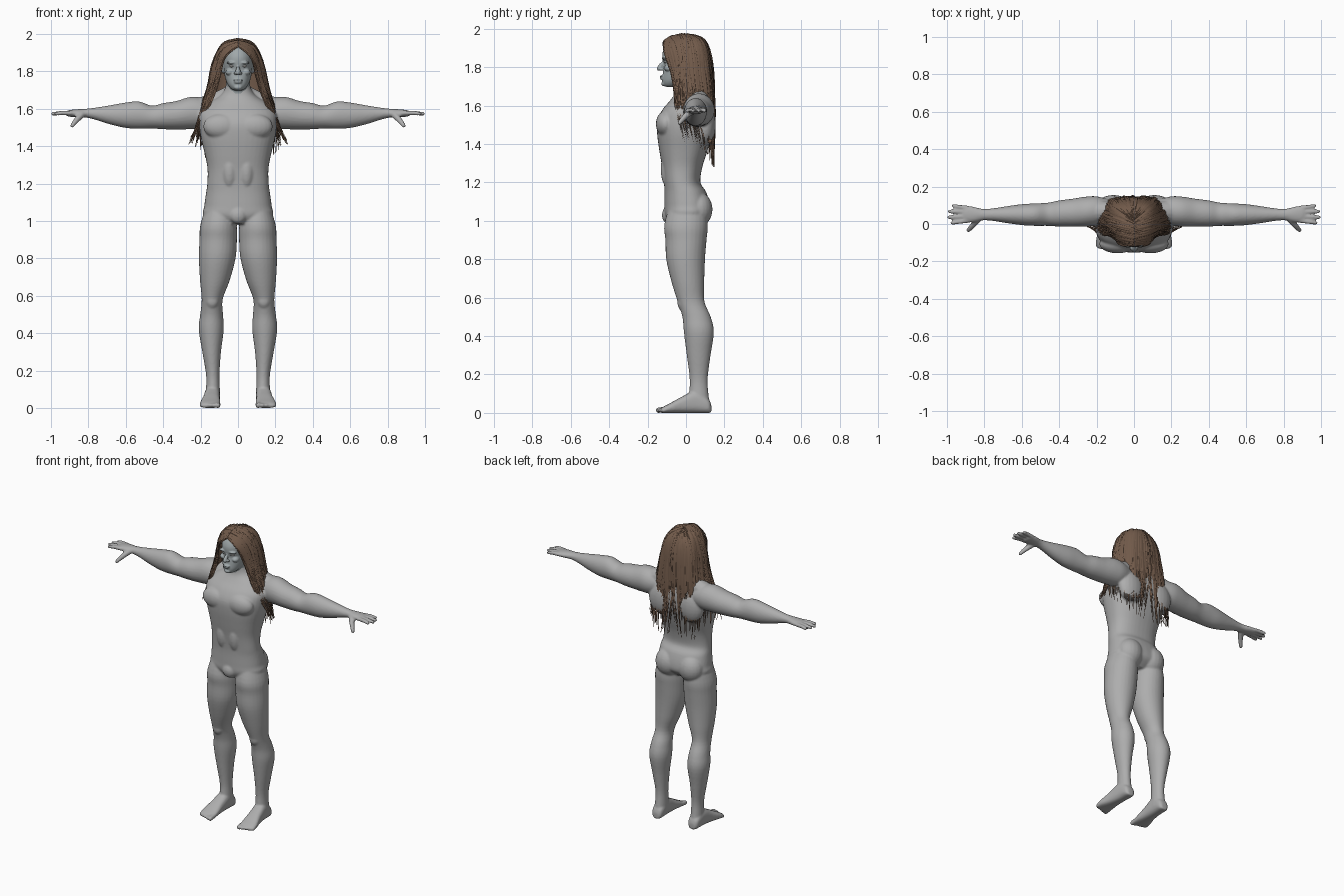
import bpy, bmesh, math, random
from mathutils import Vector, Matrix
random.seed(4)

def material(name, rgb):
    m = bpy.data.materials.new(name)
    m.diffuse_color = (*rgb, 1)
    return m

SKIN = material("grey skin", (0.42, 0.42, 0.42))
FACE = material("cool grey face", (0.35, 0.39, 0.40))
EYE = material("pale eye", (0.6, 0.6, 0.58))
HAIR = material("brown hair", (0.17, 0.105, 0.07))

def spline(pts, s):
    """Catmull-Rom value at s in 0..1 through a list of vectors."""
    n = len(pts) - 1
    f = min(max(s, 0), 1) * n
    i = min(int(f), n - 1)
    t = f - i
    p0, p1, p2, p3 = (pts[min(max(k, 0), n)] for k in (i - 1, i, i + 1, i + 2))
    return 0.5 * (2 * p1 + (p2 - p0) * t + (2 * p0 - 5 * p1 + 4 * p2 - p3) * t * t
                  + (3 * p1 - p0 - 3 * p2 + p3) * t ** 3)

def loft(bm, rings, n=28, power=1.0, sub=4):
    """Closed tube through rings of (centre, half axis, half axis)."""
    cols = [[Vector(r[k]) for r in rings] for k in range(3)]
    steps = (len(rings) - 1) * sub
    rows = []
    for j in range(steps + 1):
        c, a, b = (spline(col, j / steps) for col in cols)
        row = []
        for i in range(n):
            ca, sa = math.cos(2 * math.pi * i / n), math.sin(2 * math.pi * i / n)
            ca = math.copysign(abs(ca) ** power, ca)
            sa = math.copysign(abs(sa) ** power, sa)
            row.append(bm.verts.new(c + a * ca + b * sa))
        rows.append(row)
    for r, q in zip(rows, rows[1:]):
        for i in range(n):
            bm.faces.new((r[i], r[(i + 1) % n], q[(i + 1) % n], q[i]))
    bm.faces.new(rows[0][::-1])
    bm.faces.new(rows[-1])

def blob(bm, c, s):
    bmesh.ops.create_uvsphere(bm, u_segments=20, v_segments=14, radius=1,
                              matrix=Matrix.Translation(c) @ Matrix.Diagonal((*s, 1)))

def limb(bm, pts, flat=1.0):
    """Round tapered tube through (x, y, z, radius) with rounded ends."""
    rings = []
    for i, p in enumerate(pts):
        d = (Vector(pts[min(i + 1, len(pts) - 1)][:3]) - Vector(pts[max(i - 1, 0)][:3])).normalized()
        a = d.cross(Vector((0, 0, 1)) if abs(d.z) < 0.9 else Vector((0, 1, 0))).normalized()
        rings.append((p[:3], a * p[3], d.cross(a) * p[3] * flat))
    loft(bm, rings, 14, sub=3)
    for p in (pts[0], pts[-1]):
        blob(bm, p[:3], (p[3],) * 3)

def finish(name, bm, mat, voxel=None, smooth=4):
    """Fuse the overlapping forms into one smooth skin."""
    bmesh.ops.recalc_face_normals(bm, faces=bm.faces[:])
    me = bpy.data.meshes.new(name)
    bm.to_mesh(me)
    bm.free()
    ob = bpy.data.objects.new(name, me)
    bpy.context.collection.objects.link(ob)
    if voxel:
        r = ob.modifiers.new("fuse", 'REMESH')
        r.mode, r.voxel_size = 'VOXEL', voxel
        s = ob.modifiers.new("soften", 'SMOOTH')
        s.factor, s.iterations = 0.5, smooth
        new = bpy.data.meshes.new_from_object(ob.evaluated_get(bpy.context.evaluated_depsgraph_get()))
        ob.modifiers.clear()
        ob.data = new
    ob.data.materials.clear()
    ob.data.materials.append(mat)
    for p in ob.data.polygons:
        p.use_smooth, p.material_index = True, 0
    return ob

def upright(rows):
    """Rings from (z, half width, front y, back y)."""
    return [((0, (f + b) / 2, z), (w, 0, 0), (0, (b - f) / 2, 0)) for z, w, f, b in rows]

# ---- body: torso and neck
bm = bmesh.new()
loft(bm, upright([(0.985, .07, -.09, .07), (1.03, .18, -.11, .12), (1.08, .18, -.112, .125),
                  (1.15, .171, -.112, .105), (1.20, .164, -.115, .075), (1.28, .163, -.125, .085),
                  (1.36, .178, -.138, .11), (1.45, .2, -.15, .135), (1.52, .208, -.15, .145),
                  (1.58, .205, -.122, .145), (1.63, .16, -.08, .132), (1.67, .095, -.055, .108),
                  (1.72, .066, -.05, .085), (1.80, .06, -.05, .08)]), 40, 0.86)
blob(bm, (0, -.095, 1.03), (.045, .03, .045))

for s in (1, -1):
    # chest, seat, shoulder blade and neck muscles
    blob(bm, (s * .088, -.105, 1.505), (.098, .052, .068))
    blob(bm, (s * .085, .065, 1.06), (.085, .073, .09))
    blob(bm, (s * .11, .1, 1.5), (.09, .055, .11))
    blob(bm, (s * .045, -.09, 1.27), (.042, .042, .1))
    limb(bm, [(0, .06, 1.70, .05), (s * .1, .065, 1.645, .05), (s * .22, .068, 1.59, .065)])
    # leg
    loft(bm, [((s * x, y, z), (a, 0, 0), (0, b, 0)) for z, x, y, a, b in (
        (1.10, .095, .01, .07, .09), (.98, .104, 0, .097, .113), (.9, .106, 0, .1, .107),
        (.8, .111, -.002, .098, .101), (.68, .124, .01, .079, .085), (.58, .138, .026, .056, .07),
        (.5, .141, .055, .061, .074), (.42, .143, .067, .067, .078), (.3, .141, .066, .05, .062),
        (.18, .135, .066, .036, .047), (.1, .134, .067, .037, .05), (.04, .135, .07, .04, .055))])
    blob(bm, (s * .138, -.015, .575), (.036, .03, .045))
    # foot with toes
    loft(bm, [((s * x, y, h / 2), (w, 0, 0), (0, 0, h / 2)) for y, x, w, h in (
        (.132, .135, .018, .04), (.115, .135, .036, .075), (.05, .137, .041, .115),
        (-.02, .142, .045, .085), (-.08, .148, .054, .052), (-.115, .149, .053, .034),
        (-.13, .149, .046, .024))], power=0.75)
    for i in range(5):
        x, r = .108 + i * .0215, .015 if i == 0 else .011
        limb(bm, [(s * x, -.1, .02, r), (s * x, -.143 + .009 * max(i - 1, 0), .014, r)])
    # arm and palm
    loft(bm, [((s * x, y, z), (0, a, 0), (0, 0, b)) for x, y, z, a, b in (
        (.13, .07, 1.575, .06, .065), (.2, .07, 1.577, .078, .083), (.26, .066, 1.576, .08, .086),
        (.33, .06, 1.565, .075, .076), (.40, .056, 1.56, .07, .07), (.46, .052, 1.555, .062, .061),
        (.53, .05, 1.566, .06, .073), (.60, .05, 1.565, .056, .068), (.68, .05, 1.567, .045, .052),
        (.76, .05, 1.573, .033, .033), (.81, .05, 1.576, .031, .024), (.86, .051, 1.576, .042, .021),
        (.90, .052, 1.575, .045, .018), (.915, .052, 1.575, .04, .013))])
    # fingers and thumb
    for y0, y1, x1 in ((.018, .006, .972), (.041, .036, .99), (.064, .067, .985), (.086, .097, .965)):
        limb(bm, [(s * .89, y0, 1.576, .0125), (s * .935, (y0 + y1) / 2, 1.577, .012), (s * x1, y1, 1.573, .0105)])
    limb(bm, [(s * .835, .025, 1.568, .018), (s * .862, -.008, 1.54, .0155), (s * .886, -.034, 1.51, .0115)])
finish("body", bm, SKIN, 0.0065, 4)

# ---- head with face forms
bm = bmesh.new()
loft(bm, upright([(1.698, .02, -.105, -.05), (1.706, .036, -.118, -.02), (1.73, .056, -.124, .03),
                  (1.77, .07, -.12, .07), (1.81, .076, -.114, .09), (1.84, .078, -.122, .1),
                  (1.88, .077, -.121, .1), (1.92, .065, -.1, .085), (1.945, .04, -.06, .06),
                  (1.955, .012, -.02, .03)]), 36, 0.92)
limb(bm, [(0, -.114, 1.845, .009), (0, -.127, 1.815, .0105), (0, -.14, 1.793, .0125)])
blob(bm, (0, -.125, 1.752), (.025, .012, .006))
blob(bm, (0, -.124, 1.741), (.021, .012, .006))
blob(bm, (0, -.115, 1.714), (.022, .014, .013))
limb(bm, [(0, 0, 1.74, .063), (0, .02, 1.66, .069)])
for s in (1, -1):
    blob(bm, (s * .013, -.128, 1.79), (.009, .013, .008))
    blob(bm, (s * .034, -.11, 1.846), (.028, .016, .008))
    blob(bm, (s * .045, -.088, 1.795), (.022, .026, .018))
    blob(bm, (s * .079, .01, 1.82), (.01, .02, .033))
finish("head", bm, FACE, 0.004, 3)

# ---- eyes
bm = bmesh.new()
for s in (1, -1):
    blob(bm, (s * .032, -.104, 1.828), (.014, .012, .007))
finish("eyes", bm, EYE)

# ---- hair: guide locks from the face edge (first) round to the back (last)
GUIDES = [[Vector(p) for p in g] for g in (
    ((0, -.115, 1.93), (.066, -.105, 1.87), (.093, -.075, 1.77), (.12, -.06, 1.68),
     (.165, -.055, 1.58), (.21, -.03, 1.49), (.26, -.01, 1.40)),
    ((0, -.08, 1.955), (.075, -.06, 1.915), (.115, -.04, 1.83), (.143, -.035, 1.71),
     (.18, -.03, 1.6), (.215, -.01, 1.5), (.25, .01, 1.42)),
    ((0, -.02, 1.968), (.08, 0, 1.935), (.125, .015, 1.84), (.15, .025, 1.72),
     (.18, .04, 1.61), (.19, .06, 1.5), (.2, .08, 1.37)),
    ((0, .02, 1.965), (.065, .075, 1.925), (.097, .097, 1.84), (.113, .115, 1.7),
     (.125, .125, 1.57), (.14, .13, 1.43), (.14, .13, 1.29)),
    ((0, .04, 1.962), (0, .095, 1.925), (0, .124, 1.84), (0, .134, 1.7),
     (0, .138, 1.57), (.01, .135, 1.43), (.03, .13, 1.28)))]

def lock_point(u, t, side, lift=0.0):
    row = [spline(g, t) for g in GUIDES]
    p = spline(row, u)
    out = Vector((p.x, p.y - .0, max(0, (p.z - 1.82)) * 1.3))
    p = p + out.normalized() * lift
    return Vector((p.x * side, p.y, p.z))

def ribbon_grid(bm, rows):
    vs = [[bm.verts.new(p) for p in r] for r in rows]
    for r, q in zip(vs, vs[1:]):
        for i in range(len(r) - 1):
            bm.faces.new((r[i], r[i + 1], q[i + 1], q[i]))

# under layer covering the skull
bm = bmesh.new()
for s in (1, -1):
    ribbon_grid(bm, [[lock_point(i / 24, j / 24 * .62, s) for i in range(25)] for j in range(25)])
finish("hair_under_layer", bm, HAIR)

# loose tapering locks with ragged ends
bm = bmesh.new()
for s in (1, -1):
    for k in range(230):
        u0, end = random.random(), random.uniform(.62, 1.0)
        lift, w = random.uniform(.001, .011), random.uniform(.012, .026)
        phase, sway = random.uniform(0, 6.28), random.uniform(.004, .02)
        rows = []
        for j in range(17):
            t = j / 16 * end
            u = u0 + sway * math.sin(phase + t * 7) * t
            h = w * (1 - (j / 16) ** 2.5) * (1 if t < .6 else .6 + (1 - t) * .6) + .0012
            lf = lift * min(1, t * 6 + .3) + .004 * math.sin(phase * 2 + t * 9)
            rows.append([lock_point(min(max(u + d * h, 0), 1), t, s, lf + (.003 if d == 0 else 0))
                         for d in (-1, 0, 1)])
        ribbon_grid(bm, rows)
finish("hair_locks", bm, HAIR)
